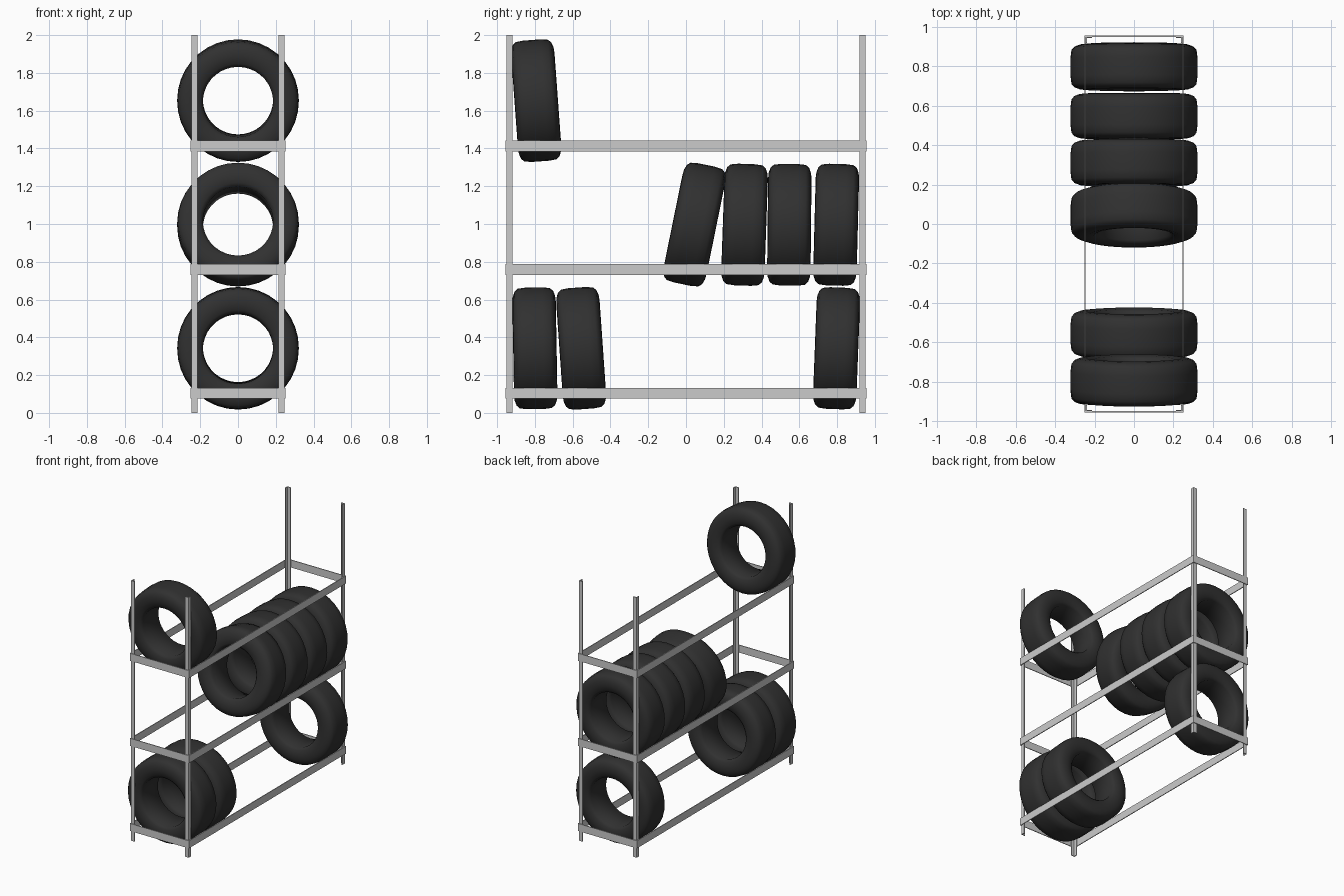
import bpy, bmesh, math

if "Cube" in bpy.data.objects:
    bpy.data.objects.remove(bpy.data.objects["Cube"])

rubber = bpy.data.materials.new("rubber")
rubber.diffuse_color = (0.03, 0.03, 0.03, 1)
rubber.use_nodes = True
rubber.node_tree.nodes["Principled BSDF"].inputs["Base Color"].default_value = rubber.diffuse_color


def finish(bm, name, mat=None):
    bmesh.ops.recalc_face_normals(bm, faces=bm.faces)
    mesh = bpy.data.meshes.new(name)
    bm.to_mesh(mesh)
    bm.free()
    if mat:
        mesh.materials.append(mat)
    obj = bpy.data.objects.new(name, mesh)
    bpy.context.collection.objects.link(obj)
    return obj


def prism(name, outline, z0, z1):
    # extrude a flat outline upwards
    bm = bmesh.new()
    face = bm.faces.new([bm.verts.new((x, y, z0)) for x, y in outline])
    ext = bmesh.ops.extrude_face_region(bm, geom=[face])
    top = [v for v in ext["geom"] if isinstance(v, bmesh.types.BMVert)]
    bmesh.ops.translate(bm, verts=top, vec=(0, 0, z1 - z0))
    return finish(bm, name)


def tire_mesh():
    # closed cross-section (axial offset, radius) swept round the y axis
    half = [(0.092, 0.186), (0.108, 0.205), (0.115, 0.245),
            (0.112, 0.275), (0.102, 0.302), (0.085, 0.317), (0.045, 0.322)]
    profile = half + [(-a, r) for a, r in reversed(half)]
    n, k = 36, len(profile)
    bm = bmesh.new()
    rings = []
    for i in range(n):
        t = 2 * math.pi * i / n
        rings.append([bm.verts.new((r * math.sin(t), a, r * math.cos(t)))
                      for a, r in profile])
    for i in range(n):
        p, q = rings[i], rings[(i + 1) % n]
        for j in range(k):
            bm.faces.new((p[j], p[(j + 1) % k], q[(j + 1) % k], q[j]))
    obj = finish(bm, "tire", rubber)
    bpy.context.view_layer.objects.active = obj
    obj.select_set(True)
    bpy.ops.object.shade_smooth_by_angle(angle=math.radians(50))
    return obj


# angle-iron corner posts
X, Y, LEG, T = 0.245, 0.949, 0.031, 0.006
angle = [(X, Y), (X - LEG, Y), (X - LEG, Y - T), (X - T, Y - T),
         (X - T, Y - LEG), (X, Y - LEG)]
for sx in (-1, 1):
    for sy in (-1, 1):
        prism("corner_post", [(sx * x, sy * y) for x, y in angle], 0, 2)


def plate(name, x0, x1, y0, y1, z):
    prism(name, [(x0, y0), (x1, y0), (x1, y1), (x0, y1)], z - 0.029, z + 0.029)


# flat rails around each shelf level
for z in (0.104, 0.759, 1.413):
    for s in (-1, 1):
        plate("side_rail", s * X, s * (X + T), -Y - T, Y + T, z)
        plate("end_rail", -X, X, s * Y, s * (Y + T), z)

# tires: y, z, lean towards +y in degrees
tires = [(-0.80, 0.342, -1), (-0.555, 0.342, -4), (0.797, 0.342, 2.2),
         (0.045, 0.997, 11.5), (0.31, 0.996, 2), (0.547, 0.996, 0.6),
         (0.795, 0.996, 1.5),
         (-0.793, 1.653, -4.2)]
base = tire_mesh()
for i, (y, z, lean) in enumerate(tires):
    obj = base
    if i:
        obj = base.copy()
        bpy.context.collection.objects.link(obj)
    obj.location = (0, y, z)
    obj.rotation_euler = (-math.radians(lean), 0, 0)
